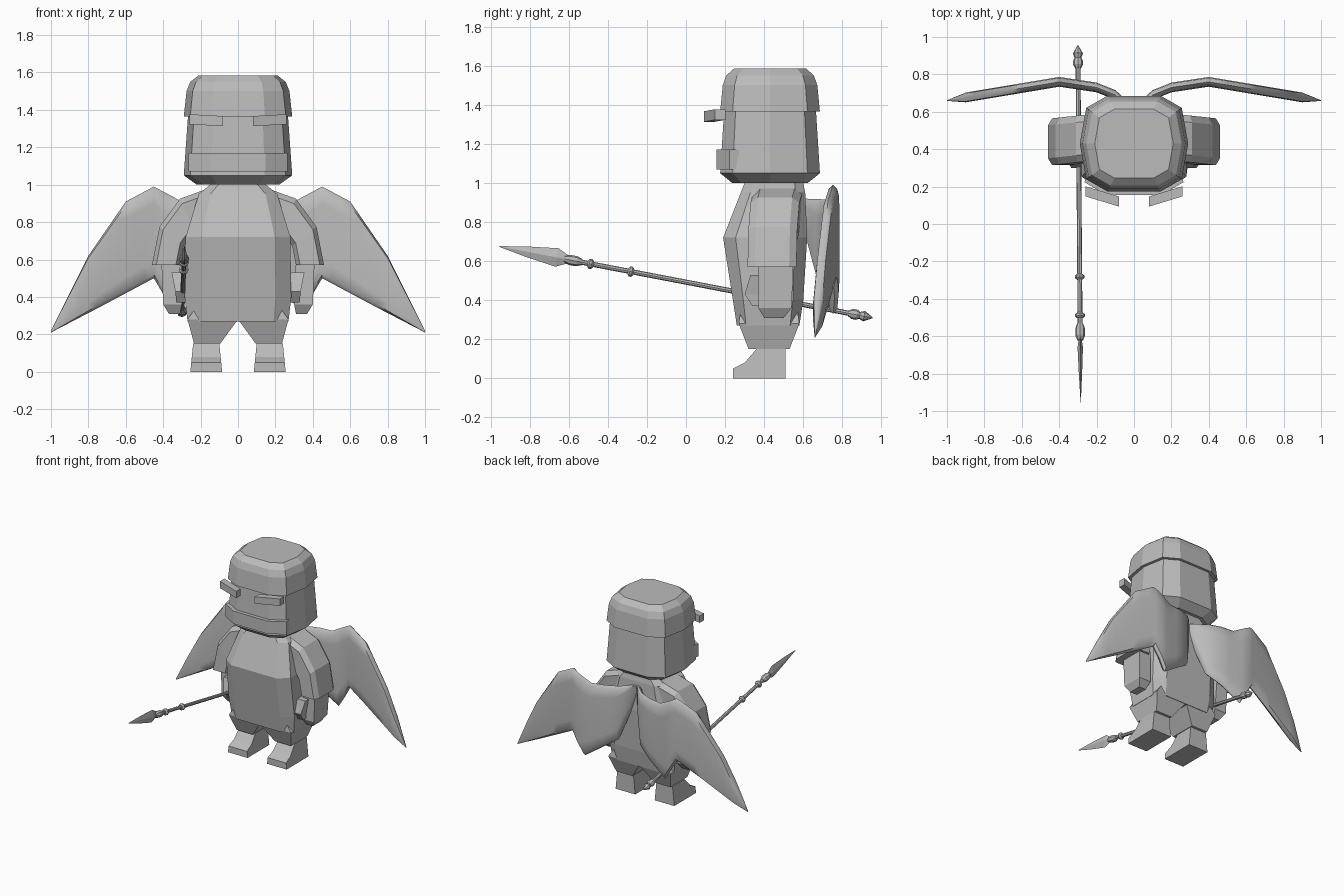
import bpy, bmesh, math
from mathutils import Vector

cube = bpy.data.objects.get("Cube")
if cube:
    bpy.data.objects.remove(cube)

SHADE = (.5, .5, .5, 1)
grey = bpy.data.materials.new("plain_grey")
grey.use_nodes = True
grey.diffuse_color = SHADE
grey.node_tree.nodes["Principled BSDF"].inputs["Base Color"].default_value = SHADE


def loft(name, rings):
    """Skin a stack of equal-length rings and cap both ends."""
    bm = bmesh.new()
    rows = [[bm.verts.new(point) for point in ring] for ring in rings]
    count = len(rows[0])
    for lower, upper in zip(rows, rows[1:]):
        for i in range(count):
            j = (i + 1) % count
            bm.faces.new((lower[i], lower[j], upper[j], upper[i]))
    bm.faces.new(rows[0])
    bm.faces.new(rows[-1])
    bmesh.ops.recalc_face_normals(bm, faces=bm.faces)
    mesh = bpy.data.meshes.new(name)
    bm.to_mesh(mesh)
    bm.free()
    mesh.materials.append(grey)
    part = bpy.data.objects.new(name, mesh)
    bpy.context.collection.objects.link(part)
    return part


def pair(name, rings):
    """Loft a part on the left side and its mirror image on the right."""
    mirrored = [[(-x, y, z) for x, y, z in ring] for ring in rings]
    return [loft("left_" + name, rings), loft("right_" + name, mirrored)]


def outline(sides, power):
    """Rounded-square polygon that fills the range from -1 to 1 on both axes."""
    def soften(value):
        return math.copysign(abs(value) ** power, value)
    angles = [math.tau * (i + .5) / sides + math.pi / 2 for i in range(sides)]
    points = [(soften(math.cos(a)), soften(math.sin(a))) for a in angles]
    wide = max(u for u, v in points)
    deep = max(v for u, v in points)
    return [(u / wide, v / deep) for u, v in points]


SQUARE = outline(4, 1)
OCTAGON = outline(8, .4)
DECAGON = outline(10, .6)
LENS = outline(10, .4)


def level(shape, z, half_width, front, back, x=0):
    """Horizontal ring of the given shape."""
    middle, depth = (front + back) / 2, (back - front) / 2
    return [(x + u * half_width, middle + v * depth, z) for u, v in shape]


def head_level(z, half_width):
    depth = half_width * .88
    return level(DECAGON, z, half_width, .43 - depth, .43 + depth)


# head and cap
loft("head", [head_level(1, .22), head_level(1.05, .29), head_level(1.4, .265)])
loft("cap", [head_level(1.365, .29), head_level(1.5, .275),
             head_level(1.55, .255), head_level(1.585, .21)])

# jaw guard wrapped around the front of the face
jaw = []
for z in (1.07, 1.17):
    arc = [(x, y) for x, y, _ in level(DECAGON, z, .3, .155, .7) if y < .3]
    inside = [(x * .95, y + .06) for x, y in reversed(arc)]
    jaw.append([(x, y, z) for x, y in arc + inside])
loft("jaw_guard", jaw)

# torso
loft("torso", [level(OCTAGON, .27, .27, .26, .58),
               level(OCTAGON, .4, .285, .24, .6),
               level(OCTAGON, .72, .28, .19, .62),
               level(OCTAGON, .95, .21, .28, .61),
               level(OCTAGON, 1, .15, .3, .6)])

# sleeves: sections swept down a quarter ellipse from the shoulder
sleeve = []
for step in range(4):
    turn = math.radians(90 - 30 * step)
    middle = .47 - .03 * math.cos(turn)
    ring = []
    for u, v in OCTAGON:
        reach = .75 + .25 * u
        ring.append((.16 + .3 * math.cos(turn) * reach, middle + .125 * v,
                     .57 + .41 * math.sin(turn) * reach))
    sleeve.append(ring)
pair("sleeve", sleeve)

# hands and thumbs
pair("hand", [level(SQUARE, .31, .03, .4, .5, x=.34),
              level(SQUARE, .36, .05, .37, .54, x=.35),
              level(SQUARE, .6, .05, .37, .55, x=.36)])
pair("thumb", [level(SQUARE, .37, .03, .34, .4, x=.3),
               level(SQUARE, .43, .035, .3, .4, x=.3),
               level(SQUARE, .53, .035, .33, .42, x=.32)])

# legs and feet
pair("leg", [level(SQUARE, .15, .07, .32, .53, x=.165),
             level(SQUARE, .28, .135, .27, .58, x=.135),
             level(SQUARE, .35, .11, .28, .57, x=.11)])
FOOT = [(.24, 0), (.51, 0), (.51, .15), (.36, .15), (.3, .08), (.24, .05)]
pair("foot", [[(.17 + side * (.085 - z * .1), y, z) for y, z in FOOT] for side in (-1, 1)])

# brows: the outer end sits high on the face, the inner end juts forward
pair("brow", [[(.26 - .18 * t, .175 - .055 * t + .027 * u, 1.35 - .01 * t + .027 * v)
               for u, v in SQUARE] for t in (0, 1)])

# wings: lens-shaped sections between the upper and lower edges
UPPER = [(0, .92), (.3, .91), (.45, .99), (.6, .91), (.8, .62), (1, .22)]
LOWER = [(0, .85), (.1, .5), (.35, .33), (.45, .5), (.6, .42), (.75, .34), (1, .21)]
DEPTH = [(0, .6), (.1, .69), (.2, .73), (.4, .76), (.7, .71), (1, .66)]


def along(knots, x):
    """Straight-line interpolation through the knots."""
    for (start, a), (stop, b) in zip(knots, knots[1:]):
        if x <= stop:
            return a + (b - a) * (x - start) / (stop - start)
    return knots[-1][1]


wing = []
for i in range(21):
    x = i / 20
    top, low, depth = along(UPPER, x), along(LOWER, x), along(DEPTH, x)
    half_height = (top - low) / 2
    thickness = min(.026, half_height / 3)
    wing.append([(x, depth + thickness * v, low + half_height * (1 + u)) for u, v in LENS])
for part in pair("wing", wing):
    bpy.ops.object.select_all(action="DESELECT")
    part.select_set(True)
    bpy.context.view_layer.objects.active = part
    bpy.ops.object.shade_smooth_by_angle(angle=math.radians(50))

# spear, laid along a sloping axis from the tip backwards
TIP, END = Vector((-.285, -.955, .675)), Vector((-.3, .955, .31))
AXIS = (END - TIP).normalized()
ACROSS = AXIS.cross(Vector((0, 0, 1))).normalized()
UP = ACROSS.cross(AXIS)


def spear_part(name, sections, sides=8, flatness=1):
    """Turn a profile of (distance from tip, radius) around the spear axis."""
    rings = []
    for distance, radius in sections:
        centre = TIP + AXIS * distance
        angles = [math.tau * i / sides for i in range(sides)]
        rings.append([centre + UP * radius * math.cos(a)
                      + ACROSS * radius * flatness * math.sin(a) for a in angles])
    loft(name, rings)


spear_part("spear_shaft", [(.35, .013), (1.9, .013)])
spear_part("spear_blade", [(0, .002), (.15, .028), (.3, .048), (.35, .024), (.4, .018)],
           sides=4, flatness=.3)
spear_part("spear_butt", [(1.87, .015), (1.9, .027), (1.944, .003)])
COLLARS = {"socket": (.34, .09), "neck": (.46, .03), "middle": (.67, .03), "end": (1.82, .06)}
for place, (start, length) in COLLARS.items():
    spear_part(place + "_collar", [(start, .016), (start + length * .3, .026),
                                   (start + length * .7, .026), (start + length, .016)])
